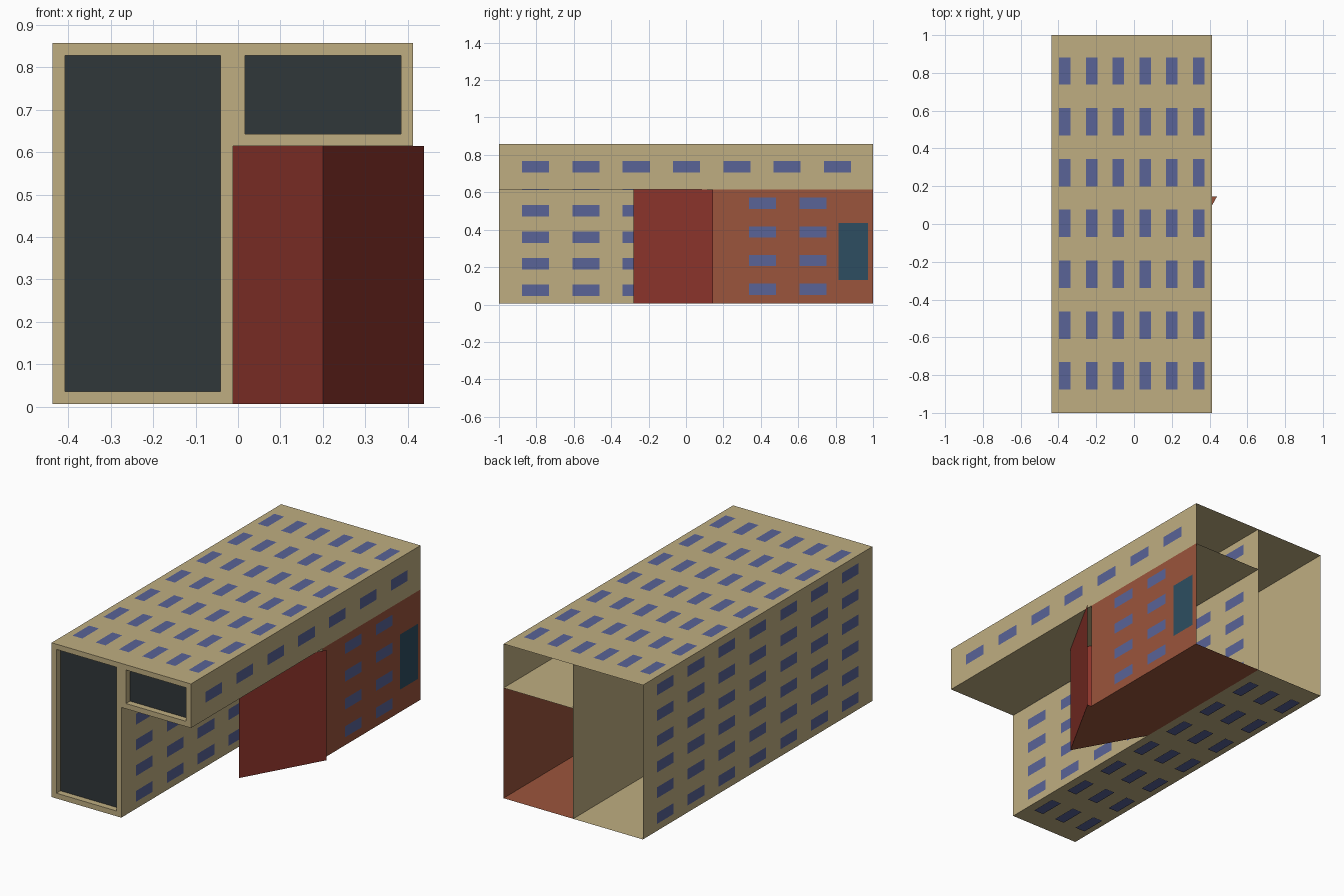
import bpy, bmesh
from mathutils import Vector

if "Cube" in bpy.data.objects:
    bpy.data.objects.remove(bpy.data.objects["Cube"])


def material(name, color):
    m = bpy.data.materials.new(name)
    m.diffuse_color = (*color, 1)
    m.use_nodes = True
    m.node_tree.nodes["Principled BSDF"].inputs["Base Color"].default_value = m.diffuse_color
    return m


TAN = material("tan_wall", (0.52, 0.42, 0.22))
DARK = material("dark_glass", (0.03, 0.038, 0.042))
BLUE = material("blue_window", (0.1, 0.125, 0.31))
BRICK = material("brick", (0.33, 0.09, 0.045))
RED = material("red_wall", (0.27, 0.035, 0.025))
TEAL = material("teal_door", (0.026, 0.076, 0.12))


def finish(name, bm, *mats):
    me = bpy.data.meshes.new(name)
    bm.to_mesh(me)
    bm.free()
    for m in mats:
        me.materials.append(m)
    ob = bpy.data.objects.new(name, me)
    bpy.context.collection.objects.link(ob)
    return ob


def add_face(bm, pts, outward):
    f = bm.faces.new([bm.verts.new(p) for p in pts])
    f.normal_update()
    if f.normal.dot(Vector(outward)) < 0:
        f.normal_flip()


def shell(name, x0, x1, z0, z1, drop_left=False):
    """Long box, open at the back, with a recessed dark panel in front."""
    bm = bmesh.new()
    bmesh.ops.create_cube(bm, size=1)
    for v in bm.verts:
        v.co = (x0 if v.co.x < 0 else x1, 1 if v.co.y > 0 else -1, z0 if v.co.z < 0 else z1)
    bm.normal_update()
    open_sides = [f for f in bm.faces if f.normal.y > 0.9 or (drop_left and f.normal.x < -0.9)]
    bmesh.ops.delete(bm, geom=open_sides, context='FACES')
    front = [f for f in bm.faces if f.normal.y < -0.9]
    bmesh.ops.inset_individual(bm, faces=front, thickness=0.029, use_even_offset=True)
    bmesh.ops.inset_individual(bm, faces=front, thickness=0, depth=-0.035)
    front[0].material_index = 1
    finish(name, bm, TAN, DARK)


def panels(name, axis, pos, side, rows, cols, mat, h=0.06, w=0.145):
    """Grid of flat panels facing along x or z; columns run along y."""
    bm = bmesh.new()
    out = (side, 0, 0) if axis == 'x' else (0, 0, side)
    for r in rows:
        for c in cols:
            pts = []
            for dr, dc in ((-1, -1), (1, -1), (1, 1), (-1, 1)):
                a, y = r + dr * h / 2, c + dc * w / 2
                pts.append((pos, y, a) if axis == 'x' else (a, y, pos))
            add_face(bm, pts, out)
    finish(name, bm, mat)


X0, XM, X1 = -0.437, -0.012, 0.413
Z0, ZM, Z1 = 0.006, 0.614, 0.857
E = 0.003
STEP = (X1 - X0) / 6

# Two hollow tan blocks forming an upside-down L
shell("tall_block", X0, XM, Z0, Z1)
shell("overhang_block", XM, X1, ZM, Z1, drop_left=True)

# Window rows on the tan blocks
cols = [0.003 + 0.269 * i for i in range(-3, 4)]
xs = [X0 + STEP * (i + 0.5) for i in range(6)]
zs = [Z0 + STEP * (i + 0.5) for i in range(6)]
panels("roof_windows", 'z', Z1 + E, 1, xs, cols, BLUE)
panels("underside_windows", 'z', 0, -1, xs[:3], cols, BLUE)
panels("left_windows", 'x', X0 - E, -1, zs, cols, BLUE)
panels("inner_wall_windows", 'x', XM + E, 1, zs, cols, BLUE)
panels("overhang_windows", 'x', X1 + E, 1, [0.737], cols, BLUE)

# Brick annex: right wall and floor
YB = 0.145
TIP = (0.201, -0.28)
bm = bmesh.new()
add_face(bm, [(X1, YB, Z0), (X1, 1, Z0), (X1, 1, ZM), (X1, YB, ZM)], (1, 0, 0))
add_face(bm, [(x, y, Z0) for x, y in
              ((X1, 1), (XM, 1), (XM, 0.1), TIP, (0.439, YB), (X1, YB))], (0, 0, -1))
finish("brick_annex", bm, BRICK)
panels("annex_windows", 'x', X1 + E, 1, [Z0 + 0.076 + 0.153 * i for i in range(4)],
       [0.41, 0.68], BLUE)
panels("annex_door", 'x', X1 + E, 1, [0.284], [0.895], TEAL, h=0.304, w=0.158)

# Pointed red front of the annex
bm = bmesh.new()
for s in (-1, 1):
    a, b = (TIP[0] + s * 0.238, YB), TIP
    add_face(bm, [(*a, Z0), (*b, Z0), (*b, ZM), (*a, ZM)], (s, -0.5, 0))
finish("pointed_front", bm, RED)
